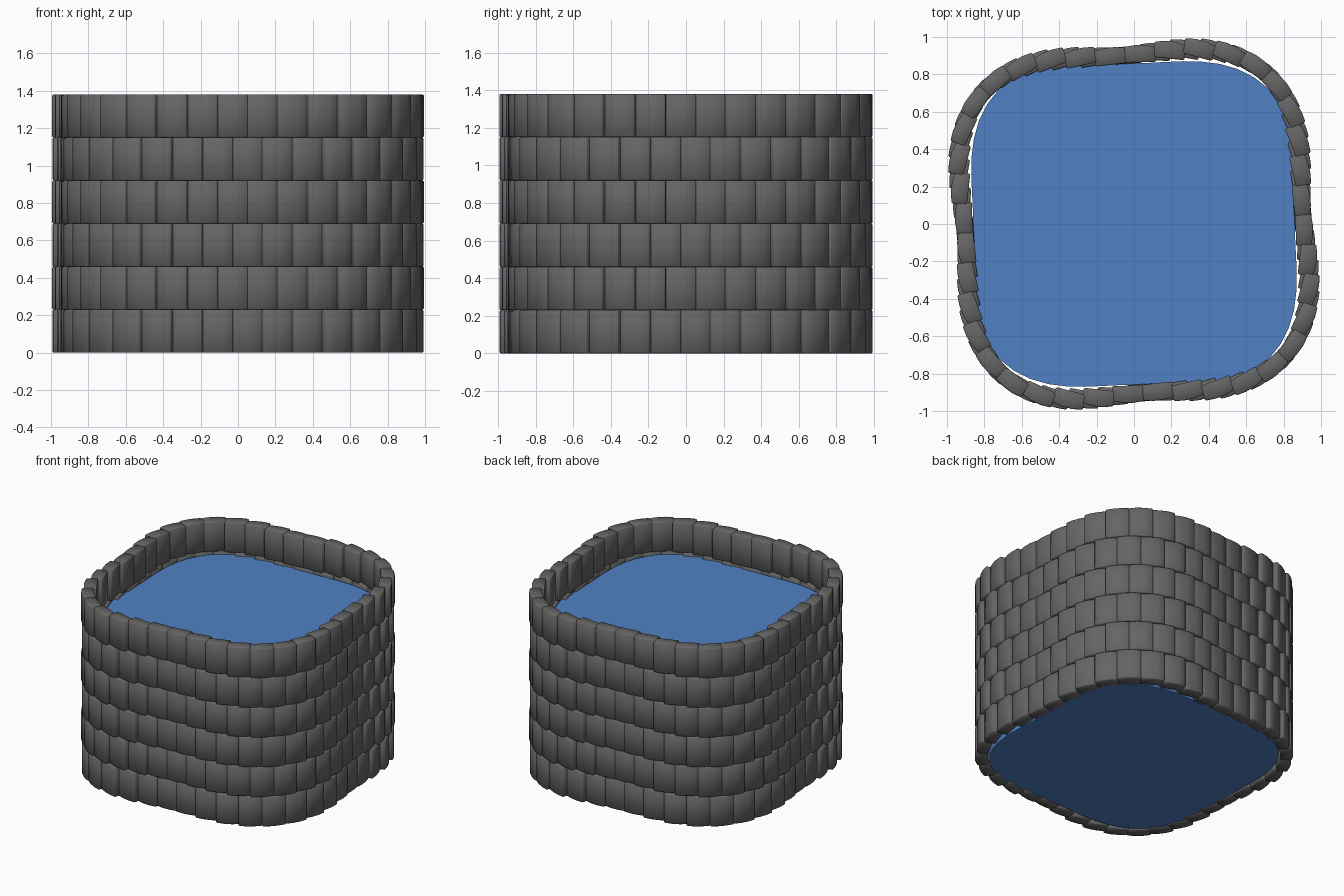
import bpy, bmesh, math
from mathutils import Matrix, Vector

if "Cube" in bpy.data.objects:
    bpy.data.objects.remove(bpy.data.objects["Cube"])

ROWS, PER_ROW, ROW_H = 6, 40, 0.23
WIDTH, THICK = 0.168, 0.088
WATER_TOP = 1.13


def material(name, rgb):
    m = bpy.data.materials.new(name)
    m.diffuse_color = (*rgb, 1)
    m.use_nodes = True
    m.node_tree.nodes["Principled BSDF"].inputs["Base Color"].default_value = m.diffuse_color
    return m


def finish(bm, name, mat):
    mesh = bpy.data.meshes.new(name)
    bm.to_mesh(mesh)
    bm.free()
    mesh.materials.append(mat)
    ob = bpy.data.objects.new(name, mesh)
    bpy.context.collection.objects.link(ob)
    return ob


def wall_point(t):
    # rounded square, twisted slightly like a pinwheel
    r = 0.985 - 0.08 * math.cos(4 * t) - 0.025 * math.sin(4 * t)
    return Vector((r * math.cos(t), r * math.sin(t), 0))


# evenly spaced stations along the wall path
N = 4000
pts = [wall_point(2 * math.pi * i / N) for i in range(N + 1)]
lengths = [0.0]
for a, b in zip(pts, pts[1:]):
    lengths.append(lengths[-1] + (b - a).length)


def station(f):
    target = (f % 1.0) * lengths[-1]
    i = next(k for k, s in enumerate(lengths) if s >= target)
    return 2 * math.pi * i / N


def add_brick(bm, t, z):
    p = wall_point(t)
    d = wall_point(t + 0.01) - wall_point(t - 0.01)
    path_angle = math.atan2(d.y, d.x) - math.pi / 2
    slip = (path_angle - t + math.pi) % (2 * math.pi) - math.pi
    # bricks turn mostly around the centre, so they step along the wall
    turn = t + 0.3 * slip
    m = Matrix.Translation((p.x, p.y, z)) @ Matrix.Rotation(turn, 4, 'Z')
    hw, ht = WIDTH / 2, THICK / 2
    # slightly bowed brick cross-section
    outline = [(-ht, -hw), (ht - 0.006, -hw), (ht + 0.004, -hw / 3),
               (ht + 0.004, hw / 3), (ht - 0.006, hw), (-ht, hw)]
    low = [bm.verts.new(m @ Vector((x, y, 0))) for x, y in outline]
    top = [bm.verts.new(m @ Vector((x, y, ROW_H))) for x, y in outline]
    n = len(outline)
    bm.faces.new(low[::-1])
    bm.faces.new(top)
    for i in range(n):
        j = (i + 1) % n
        bm.faces.new((low[i], low[j], top[j], top[i]))


# brick courses, alternately offset by half a brick
stone = material("stone", (0.13, 0.13, 0.13))
for row in range(ROWS):
    bm = bmesh.new()
    for i in range(PER_ROW):
        add_brick(bm, station((i + 0.5 * (row % 2) + 0.3) / PER_ROW), row * ROW_H)
    ob = finish(bm, f"brick_course_{row + 1}", stone)
    bev = ob.modifiers.new("rounded_edges", 'BEVEL')
    bev.width = 0.006
    bev.segments = 1
    bev.limit_method = 'ANGLE'
    bev.angle_limit = math.radians(40)
    for poly in ob.data.polygons:
        poly.use_smooth = True

# water body filling the well
bm = bmesh.new()
ring = []
for i in range(64):
    t = 2 * math.pi * i / 64
    r = 0.94 - 0.08 * math.cos(4 * t)
    ring.append(bm.verts.new((r * math.cos(t), r * math.sin(t), 0.005)))
base = bm.faces.new(ring)
ext = bmesh.ops.extrude_face_region(bm, geom=[base], use_keep_orig=True)
for v in ext["geom"]:
    if isinstance(v, bmesh.types.BMVert):
        v.co.z = WATER_TOP
bmesh.ops.recalc_face_normals(bm, faces=bm.faces)
finish(bm, "water", material("water", (0.08, 0.22, 0.55)))
